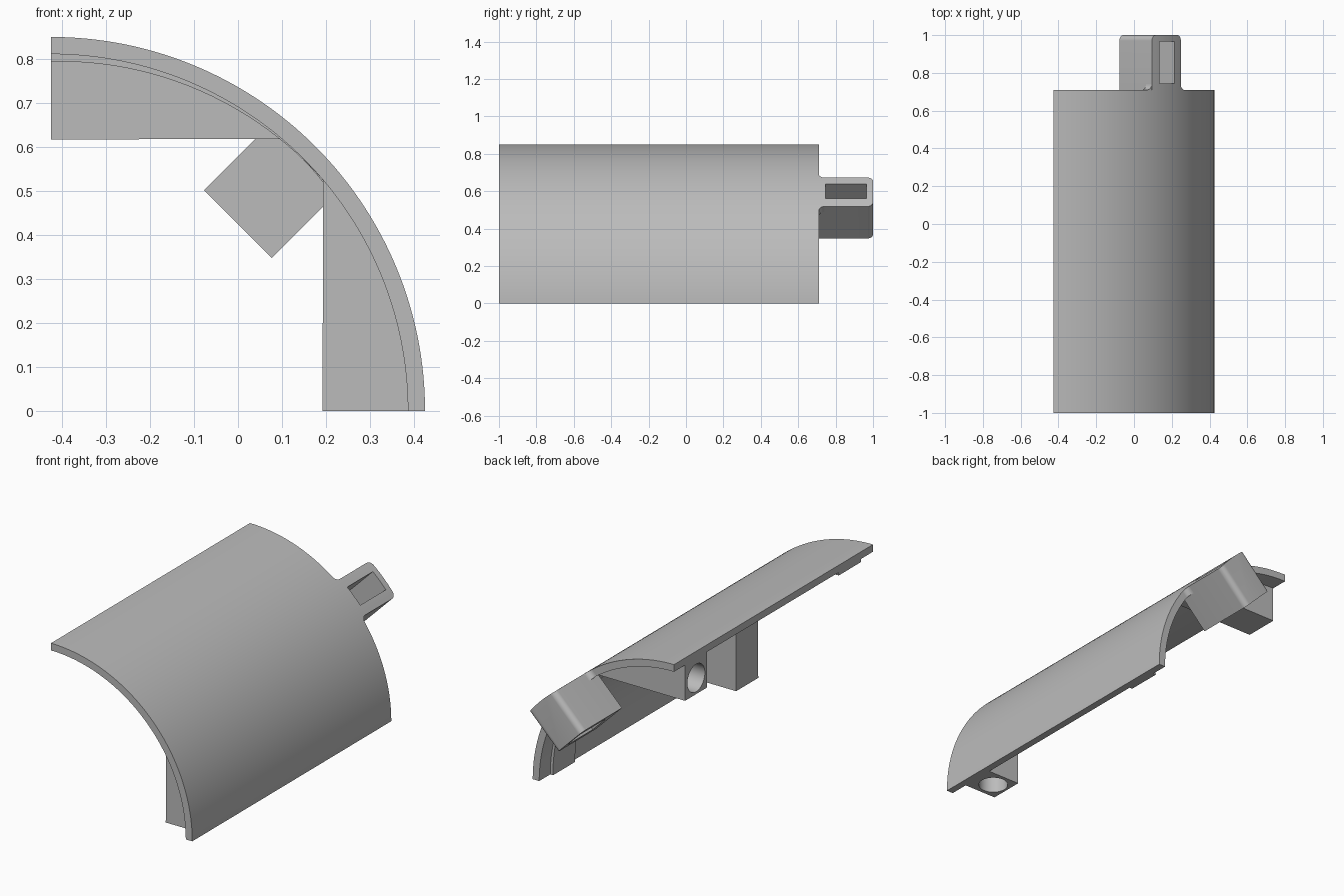
import bpy, bmesh
from math import sin, cos, pi, sqrt, asin, radians
from mathutils import Vector

if "Cube" in bpy.data.objects:
    bpy.data.objects.remove(bpy.data.objects["Cube"])

grey = bpy.data.materials.new("plain grey")
grey.use_nodes = True
colour = (0.5, 0.5, 0.5, 1)
grey.diffuse_color = colour
grey.node_tree.nodes["Principled BSDF"].inputs["Base Color"].default_value = colour

R_OUT, R_IN, SEG = 0.85, 0.811, 64
FRONT, REAR = -1.0, 0.71
AXIS_X = -R_OUT / 2


def along_y(p, q, h):
    return Vector((AXIS_X + p, h, q))


def along_x(p, q, h):
    return Vector((AXIS_X + h, p, q))


def along_z(p, q, h):
    return Vector((AXIS_X + q, p, h))


def radial(t, y, r):
    # frame of the lug, which points outward at 45 degrees
    return Vector((AXIS_X + (r - t) / sqrt(2), y, (r + t) / sqrt(2)))


def arc(r, a0, a1, n, centre=(0, 0)):
    return [(centre[0] + r * cos(a0 + (a1 - a0) * i / n),
             centre[1] + r * sin(a0 + (a1 - a0) * i / n)) for i in range(n + 1)]


def prism(name, outline, h0, h1, place):
    bm = bmesh.new()
    low = [bm.verts.new(place(p, q, h0)) for p, q in outline]
    high = [bm.verts.new(place(p, q, h1)) for p, q in outline]
    n = len(outline)
    bm.faces.new(low)
    bm.faces.new(high[::-1])
    for i in range(n):
        j = (i + 1) % n
        bm.faces.new((low[i], high[i], high[j], low[j]))
    bmesh.ops.recalc_face_normals(bm, faces=bm.faces)
    mesh = bpy.data.meshes.new(name)
    bm.to_mesh(mesh)
    bm.free()
    mesh.materials.append(grey)
    ob = bpy.data.objects.new(name, mesh)
    bpy.context.collection.objects.link(ob)
    return ob


def boolean(ob, cutter, operation):
    cutter.hide_render = True
    mod = ob.modifiers.new("cut", "BOOLEAN")
    mod.operation, mod.object, mod.solver = operation, cutter, "EXACT"
    bpy.context.view_layer.objects.active = ob
    bpy.ops.object.modifier_apply(modifier=mod.name)
    bpy.data.objects.remove(cutter)


def swap(outline):
    return [(q, p) for p, q in outline]


parts = []

# quarter-round cover
parts.append(prism("cover_shell", arc(R_OUT, 0, pi / 2, SEG) + arc(R_IN, pi / 2, 0, SEG),
                   FRONT, REAR, along_y))

# screw brackets: top one at the rear, side one at the front
flat = 0.617
bracket = [(0, flat)] + arc(R_IN + 0.002, pi / 2, asin(flat / R_IN), 32)
rear_y, front_y = (0.425, 0.615), (-0.895, -0.705)
for name, outline, span, hole_axis in (
        ("rear_top_bracket", bracket, rear_y, along_x),
        ("front_side_bracket", swap(bracket), front_y, along_z)):
    ob = prism(name, outline, *span, along_y)
    hole = arc(0.075, 0, 2 * pi, 40, (sum(span) / 2, 0.705))[:-1]
    boolean(ob, prism("screw_hole_cutter", hole, -0.1, 0.2, hole_axis), "DIFFERENCE")
    parts.append(ob)

# thin tapering ribs opposite the brackets
steps, sweep = 24, radians(50)
inner = []
for i in range(steps + 1):
    k = i / steps
    r = 0.794 + (R_IN - 0.794) * k
    inner.append((r * sin(sweep * k), r * cos(sweep * k)))
rib = inner + arc(R_IN + 0.003, pi / 2 - sweep, pi / 2, steps)
parts.append(prism("front_top_rib", rib, *front_y, along_y))
parts.append(prism("rear_side_rib", swap(rib), *rear_y, along_y))

# lug with rounded end, trimmed to the outer curve of the cover
half, tip, rad = 0.109, 1.0, 0.03


def trim(ob):
    pie = [(0, 0)] + arc(R_OUT, 0, pi / 2, SEG)
    boolean(ob, prism("trim_cutter", pie, 0.5, 1.2, along_y), "INTERSECT")
    parts.append(ob)


body = [(-half, REAR), (half, REAR)]
body += arc(rad, 0, pi / 2, 8, (half - rad, tip - rad))
body += arc(rad, pi / 2, pi, 8, (rad - half, tip - rad))
lug = prism("lug", body, 0.601, 0.95, radial)
slot = [(-0.055, 0.745), (0.055, 0.745), (0.055, 0.965), (-0.055, 0.965)]
boolean(lug, prism("slot_cutter", slot, 0.5, 1.0, radial), "DIFFERENCE")
trim(lug)

# lug root under the cover
parts.append(prism("lug_root", [(-half, 0.66), (half, 0.66), (half, REAR), (-half, REAR)],
                   0.601, 0.815, radial))

# small fillets where the lug meets the cover
for side, name in ((1, "upper_fillet"), (-1, "lower_fillet")):
    curve = arc(rad, -pi / 2, -pi, 8, (half + rad, REAR + rad))
    outline = [(side * t, y) for t, y in [(half, REAR)] + curve]
    trim(prism(name, outline, 0.8, 0.95, radial))

# smooth curved faces, crisp edges
bpy.ops.object.select_all(action="DESELECT")
for ob in parts:
    ob.select_set(True)
bpy.context.view_layer.objects.active = parts[0]
bpy.ops.object.shade_smooth_by_angle(angle=radians(30))
